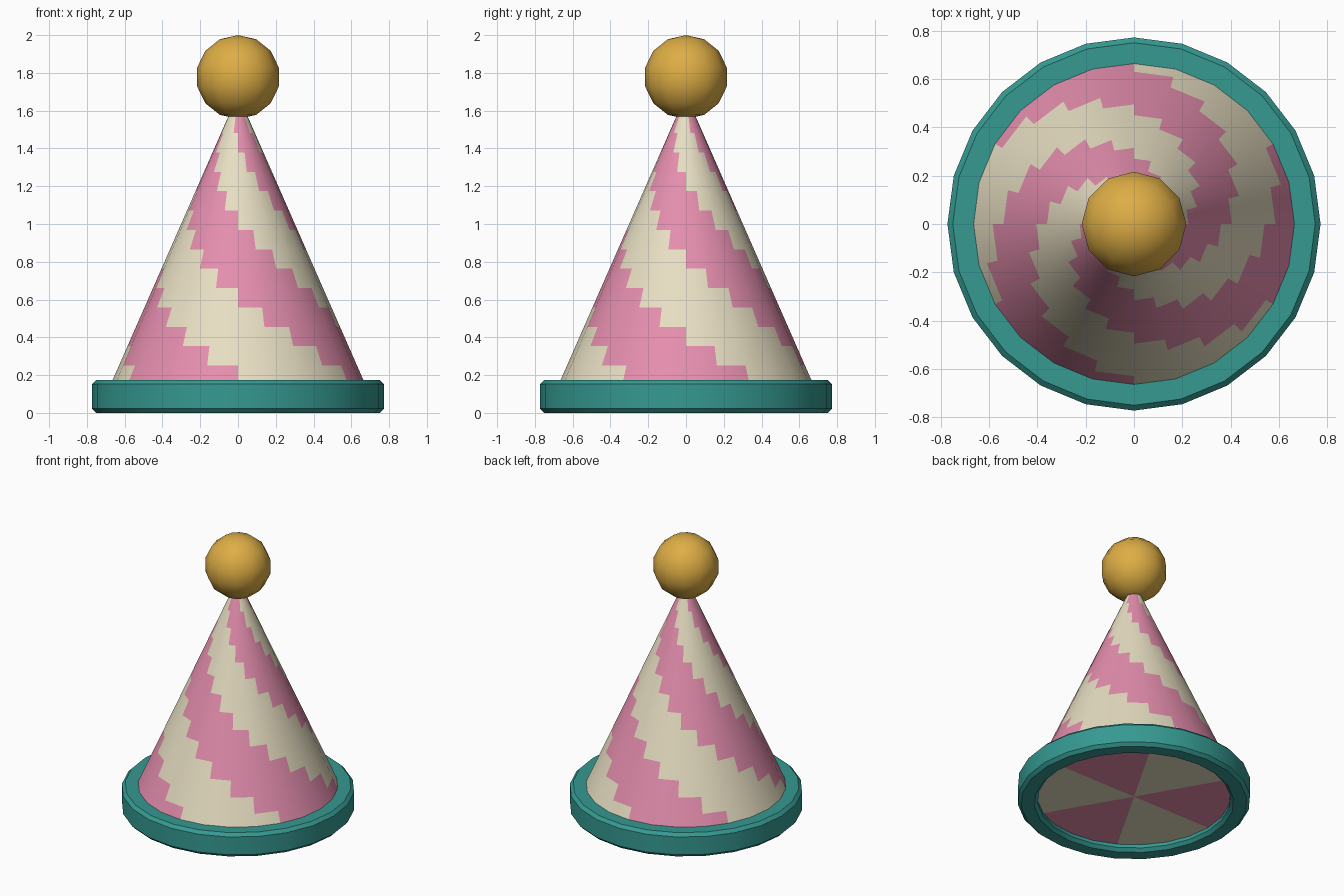
import bpy, bmesh, math

if "Cube" in bpy.data.objects:
    bpy.data.objects.remove(bpy.data.objects["Cube"])

SIDES = 24


def material(name, rgb):
    m = bpy.data.materials.new(name)
    m.diffuse_color = (*rgb, 1)
    m.use_nodes = True
    m.node_tree.nodes["Principled BSDF"].inputs["Base Color"].default_value = m.diffuse_color
    return m


def finish(name, bm, mats):
    mesh = bpy.data.meshes.new(name)
    bmesh.ops.recalc_face_normals(bm, faces=bm.faces)
    bm.to_mesh(mesh)
    bm.free()
    for m in mats:
        mesh.materials.append(m)
    ob = bpy.data.objects.new(name, mesh)
    bpy.context.collection.objects.link(ob)
    bpy.ops.object.select_all(action='DESELECT')
    ob.select_set(True)
    bpy.context.view_layer.objects.active = ob
    bpy.ops.object.shade_smooth_by_angle(angle=math.radians(32))
    return ob


def ring(bm, r, z):
    step = 2 * math.pi / SIDES
    return [bm.verts.new((r * math.cos(i * step), r * math.sin(i * step), z))
            for i in range(SIDES)]


pink = material("pink", (0.78, 0.27, 0.42))
cream = material("cream", (0.80, 0.73, 0.54))
teal = material("teal", (0.036, 0.32, 0.285))
gold = material("gold", (0.73, 0.42, 0.06))

# Striped cone: each row of faces shifts the six stripes by one side
ROWS, Z0, Z1, R0 = 16, 0.046, 1.686, 0.72
bm = bmesh.new()
rings = [ring(bm, R0 * (1 - k / ROWS), Z0 + (Z1 - Z0) * k / ROWS) for k in range(ROWS)]
tip = bm.verts.new((0, 0, Z1))
base = bm.verts.new((0, 0, Z0))


def stripe(i, shift):
    return ((i + shift) // 4) % 2


for i in range(SIDES):
    j = (i + 1) % SIDES
    bm.faces.new((base, rings[0][j], rings[0][i])).material_index = stripe(i, 0)
    for k in range(ROWS - 1):
        a, b = rings[k], rings[k + 1]
        bm.faces.new((a[i], a[j], b[j], b[i])).material_index = stripe(i, k + 1)
    bm.faces.new((rings[-1][i], rings[-1][j], tip)).material_index = stripe(i, ROWS)
finish("striped_cone", bm, [pink, cream])

# Brim: chamfered band with an open centre
RI, RO, H, C = 0.64, 0.772, 0.174, 0.022
profile = [(RI + C, 0), (RO - C, 0), (RO, C), (RO, H - C),
           (RO - C, H), (RI + C, H), (RI, H - C), (RI, C)]
bm = bmesh.new()
loops = [ring(bm, r, z) for r, z in profile]
for n, a in enumerate(loops):
    b = loops[(n + 1) % len(loops)]
    for i in range(SIDES):
        j = (i + 1) % SIDES
        bm.faces.new((a[i], a[j], b[j], b[i]))
finish("brim", bm, [teal])

# Ball on the tip
bm = bmesh.new()
bmesh.ops.create_uvsphere(bm, u_segments=12, v_segments=7, radius=0.222)
bmesh.ops.translate(bm, verts=bm.verts, vec=(0, 0, 1.778))
ball = finish("top_ball", bm, [gold])
ball.data.shade_smooth()
